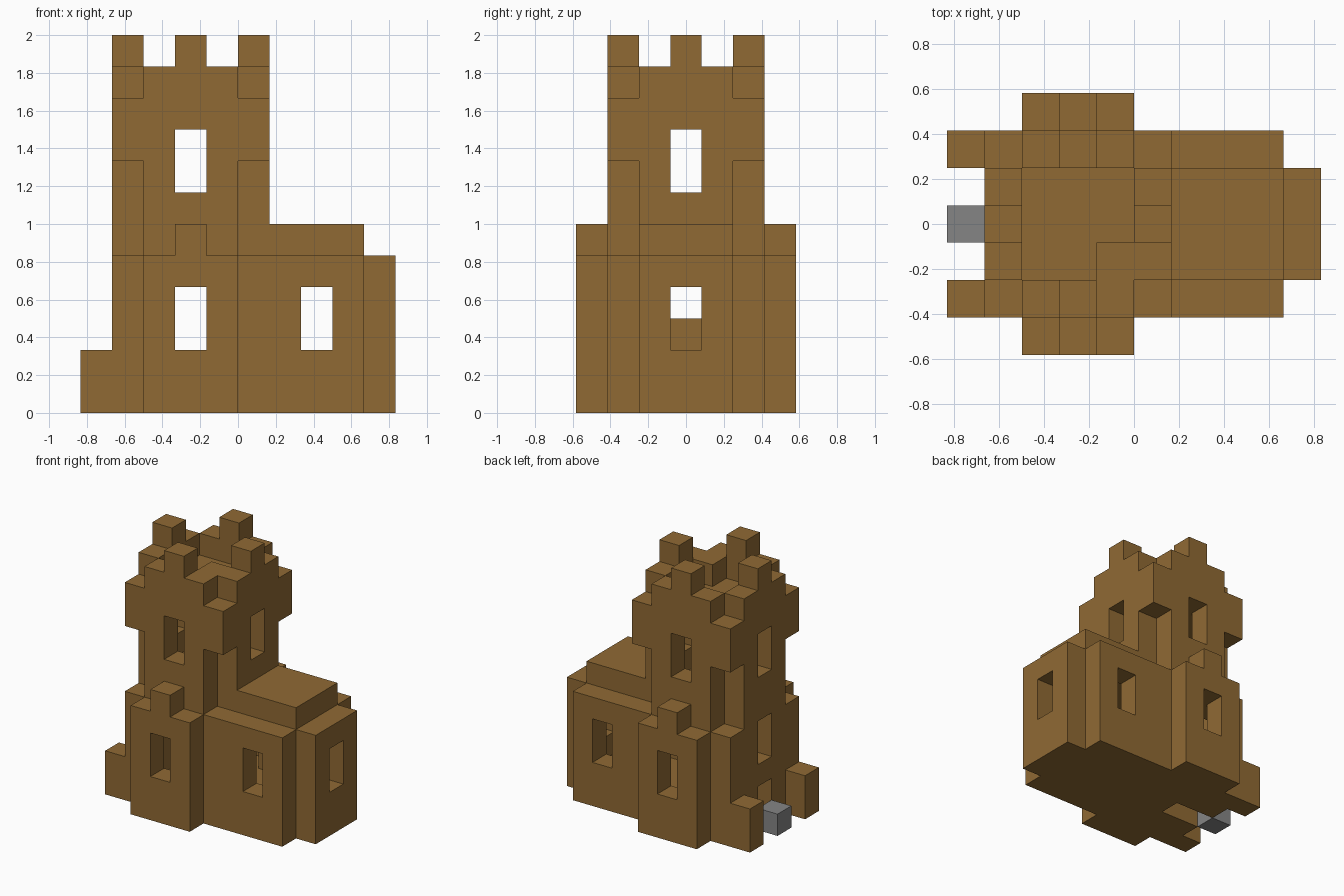
import bpy, bmesh
from mathutils import Vector

cube = bpy.data.objects.get("Cube")
if cube:
    bpy.data.objects.remove(cube, do_unlink=True)

UNIT = 1 / 6  # size of one building block


def material(name, rgb):
    m = bpy.data.materials.new(name)
    m.use_nodes = True
    m.diffuse_color = (*rgb, 1)
    m.node_tree.nodes["Principled BSDF"].inputs["Base Color"].default_value = (*rgb, 1)
    return m


brown = material("brown_brick", (0.28, 0.144, 0.034))
grey = material("grey_stone", (0.235, 0.235, 0.235))


def box(x0, x1, y0, y1, z0, z1):
    """Blocks inside bounds given in block units (y bounds fall on halves)."""
    return {(x, y, z) for x in range(x0, x1)
            for y in range(int(y0 + 0.5), int(y1 + 0.5))
            for z in range(z0, z1)}


def both(x0, x1, y0, y1, z0, z1):
    """The same box mirrored to the front and the back."""
    return box(x0, x1, y0, y1, z0, z1) | box(x0, x1, -y1, -y0, z0, z1)


# Lower hall: foundation, nave walls, raised roof and rounded end
hall = box(-4, 4, -2.5, 2.5, 0, 5)
hall |= box(1, 4, -1.5, 1.5, 5, 6)
hall |= box(4, 5, -1.5, 1.5, 0, 5)
hall -= box(-3, 4, -1.5, 1.5, 1, 5)        # inside space
hall -= box(-3, 0, -2.5, 2.5, 1, 4)        # recesses behind the bays
hall -= both(2, 3, 1.5, 2.5, 2, 4)         # nave windows
hall -= box(4, 5, -0.5, 0.5, 2, 4)         # end window
hall -= box(-4, -2, -0.5, 0.5, 0, 2)       # doorway
hall -= box(-4, -3, -0.5, 0.5, 3, 5)       # window over the door

# Side bays, each with one merlon
bays = both(-3, 0, 2.5, 3.5, 0, 5) - both(-2, -1, 2.5, 3.5, 2, 4)
bays |= both(-2, -1, 2.5, 3.5, 5, 6)

# Tower: cross-shaped shaft with corners that jut out near the top
tower = box(-4, 1, -1.5, 1.5, 5, 10) | box(-3, 0, -2.5, 2.5, 5, 10)
tower |= box(-4, 1, -2.5, 2.5, 8, 10)
tower -= box(-3, 0, -1.5, 1.5, 6, 9)       # upper room
tower -= box(-2, -1, -2.5, 2.5, 7, 9)      # front and back windows
tower -= box(-4, 1, -0.5, 0.5, 7, 9)       # side windows

# Parapet, four merlons and the roof hatch block
battlements = both(-3, 0, 1.5, 2.5, 10, 11)
battlements |= both(-2, -1, 1.5, 2.5, 11, 12)
for x in (-4, 0):
    battlements |= box(x, x + 1, -1.5, 1.5, 10, 11)
    battlements |= box(x, x + 1, -0.5, 0.5, 11, 12)
battlements |= box(-1, 0, -1.5, -0.5, 10, 11)

# Low walls beside the door, and the step
porch_walls = both(-5, -4, 1.5, 2.5, 0, 2)
door_step = box(-5, -4, -0.5, 0.5, 0, 1)

parts = {"lower_hall": (hall, brown), "side_bays": (bays, brown),
         "tower": (tower, brown), "battlements": (battlements, brown),
         "porch_walls": (porch_walls, brown), "door_step": (door_step, grey)}
solid = set().union(*(blocks for blocks, _ in parts.values()))


def build(name, blocks, mat):
    """Skin the blocks, leaving out faces between touching blocks."""
    bm = bmesh.new()
    for cell in sorted(blocks):
        centre = Vector(cell) + Vector((0.5, 0, 0.5))
        for axis in range(3):
            for sign in (-1, 1):
                n = Vector((0, 0, 0))
                n[axis] = sign
                if tuple(int(c) for c in Vector(cell) + n) in solid:
                    continue
                u = Vector((0, 0, 0))
                u[(axis + 1) % 3] = 1
                v = n.cross(u)
                corners = [centre + (n + a * u + b * v) / 2
                           for a, b in ((-1, -1), (1, -1), (1, 1), (-1, 1))]
                bm.faces.new([bm.verts.new(c * UNIT) for c in corners])
    bmesh.ops.remove_doubles(bm, verts=bm.verts[:], dist=0.001)
    mesh = bpy.data.meshes.new(name)
    bm.to_mesh(mesh)
    bm.free()
    mesh.materials.append(mat)
    obj = bpy.data.objects.new(name, mesh)
    bpy.context.collection.objects.link(obj)


for name, (blocks, mat) in parts.items():
    build(name, blocks, mat)
